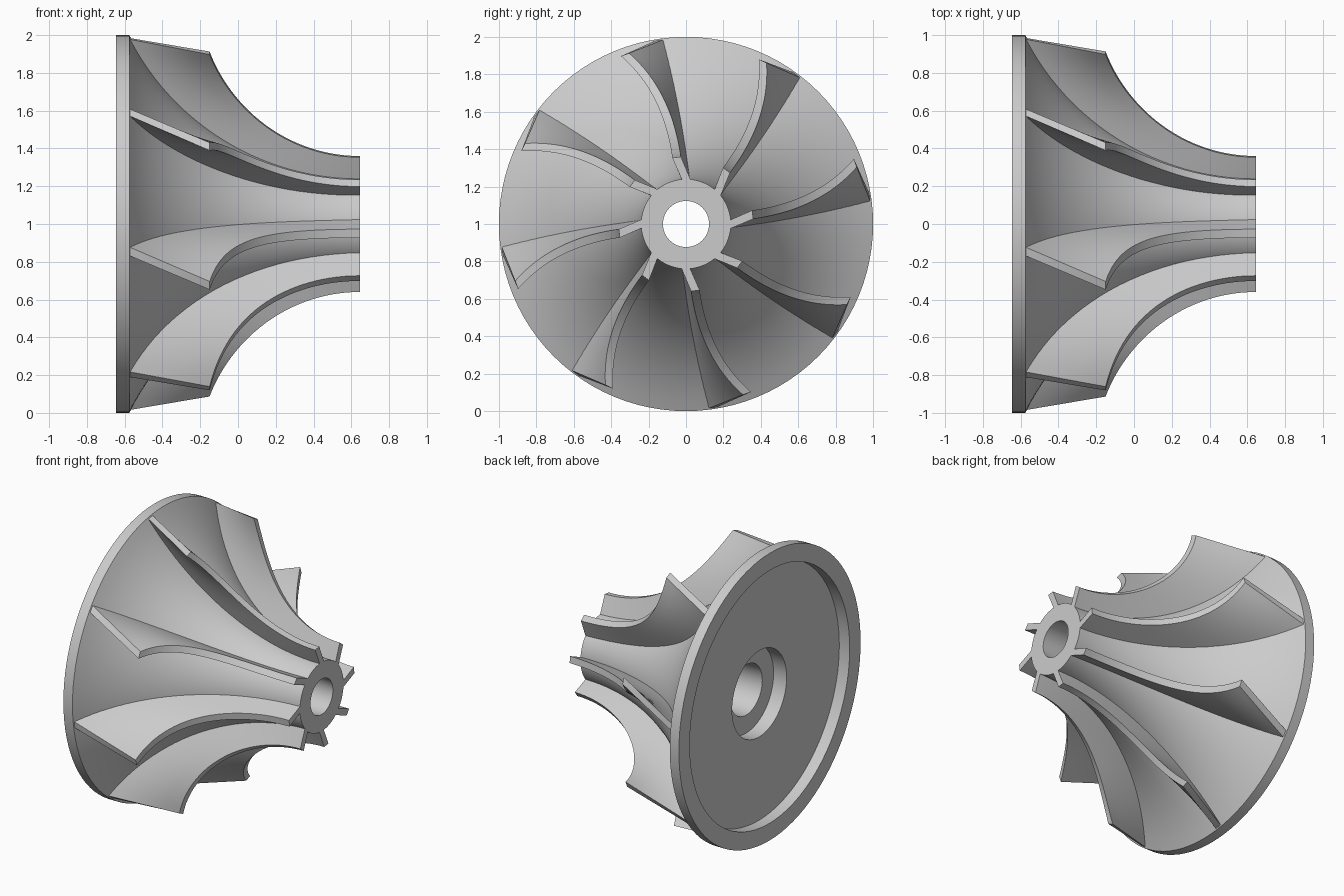
import bpy
import bmesh
from math import asin, cos, sin, sqrt, radians, pi
from mathutils import Vector

if "Cube" in bpy.data.objects:
    bpy.data.objects.remove(bpy.data.objects["Cube"], do_unlink=True)

NOSE_X, DISC_X, BACK_X = 0.645, -0.575, -0.645
BLADES = 8
AXIS = Vector((0, 0, 1))


def arc(x_end, r_start, r_end, t):
    """Circular flare, parallel to the axis at the nose; returns x and radius."""
    dx, dr = NOSE_X - x_end, r_end - r_start
    big = (dx * dx + dr * dr) / (2 * dr)
    a = asin(dx / big) * t
    return NOSE_X - big * sin(a), r_start + big * (1 - cos(a))


def polar(x, r, angle):
    return AXIS + Vector((x, r * cos(angle), r * sin(angle)))


def finish(bm, name, sharp):
    bmesh.ops.recalc_face_normals(bm, faces=bm.faces)
    mesh = bpy.data.meshes.new(name)
    bm.to_mesh(mesh)
    bm.free()
    ob = bpy.data.objects.new(name, mesh)
    bpy.context.collection.objects.link(ob)
    bpy.ops.object.select_all(action="DESELECT")
    ob.select_set(True)
    bpy.context.view_layer.objects.active = ob
    bpy.ops.object.shade_smooth_by_angle(angle=radians(sharp))
    return ob


def build_hub():
    # flared outside, then disc rim, back recess, counterbore and bore
    profile = [arc(DISC_X, 0.24, 1.0, i / 24) for i in range(25)]
    profile += [(BACK_X, 1.0), (BACK_X, 0.88), (-0.565, 0.88), (-0.565, 0.30),
                (-0.465, 0.30), (-0.465, 0.175), (NOSE_X, 0.123)]
    bm = bmesh.new()
    verts = [bm.verts.new(polar(x, r, 0)) for x, r in profile]
    edges = [bm.edges.new((v, verts[i - 1])) for i, v in enumerate(verts)]
    bmesh.ops.spin(bm, geom=verts + edges, cent=AXIS, axis=(1, 0, 0),
                   angle=2 * pi, steps=96, use_duplicate=False)
    bmesh.ops.remove_doubles(bm, verts=bm.verts, dist=0.0005)
    finish(bm, "hub_and_back_disc", 30)


def build_blade(index, stations=28, rows=5, half=0.023):
    start = index * 2 * pi / BLADES
    bm = bmesh.new()
    rings = []
    for i in range(stations + 1):
        t = i / stations
        # root follows the hub, tip follows the smaller shroud flare
        x, r = arc(DISC_X, 0.24, 0.992, t)
        root = polar(x, r, start + radians(8.4) * t)
        x, r = arc(-0.15, 0.36, 0.962, t)
        sweep = ((r - 0.36) / 0.602) ** 1.7
        tip = polar(x, r, start + radians(8 + 11.8 * sweep))
        root += (root - tip).normalized() * 0.03
        line = [root.lerp(tip, j / rows) for j in range(rows + 1)]

        def offset(p, side):
            return p + Vector((0, AXIS.z - p.z, p.y)).normalized() * half * side

        loop = [offset(p, 1) for p in line] + [offset(p, -1) for p in reversed(line)]
        rings.append([bm.verts.new(p) for p in loop])
    count = len(rings[0])
    for a, b in zip(rings, rings[1:]):
        for j in range(count):
            k = (j + 1) % count
            bm.faces.new((a[j], a[k], b[k], b[j]))
    # end caps as strips of quads
    for ring in (rings[0], rings[-1]):
        for j in range(rows):
            bm.faces.new((ring[j], ring[j + 1], ring[-2 - j], ring[-1 - j]))
    finish(bm, f"blade_{index + 1}", 35)


build_hub()
for n in range(BLADES):
    build_blade(n)
